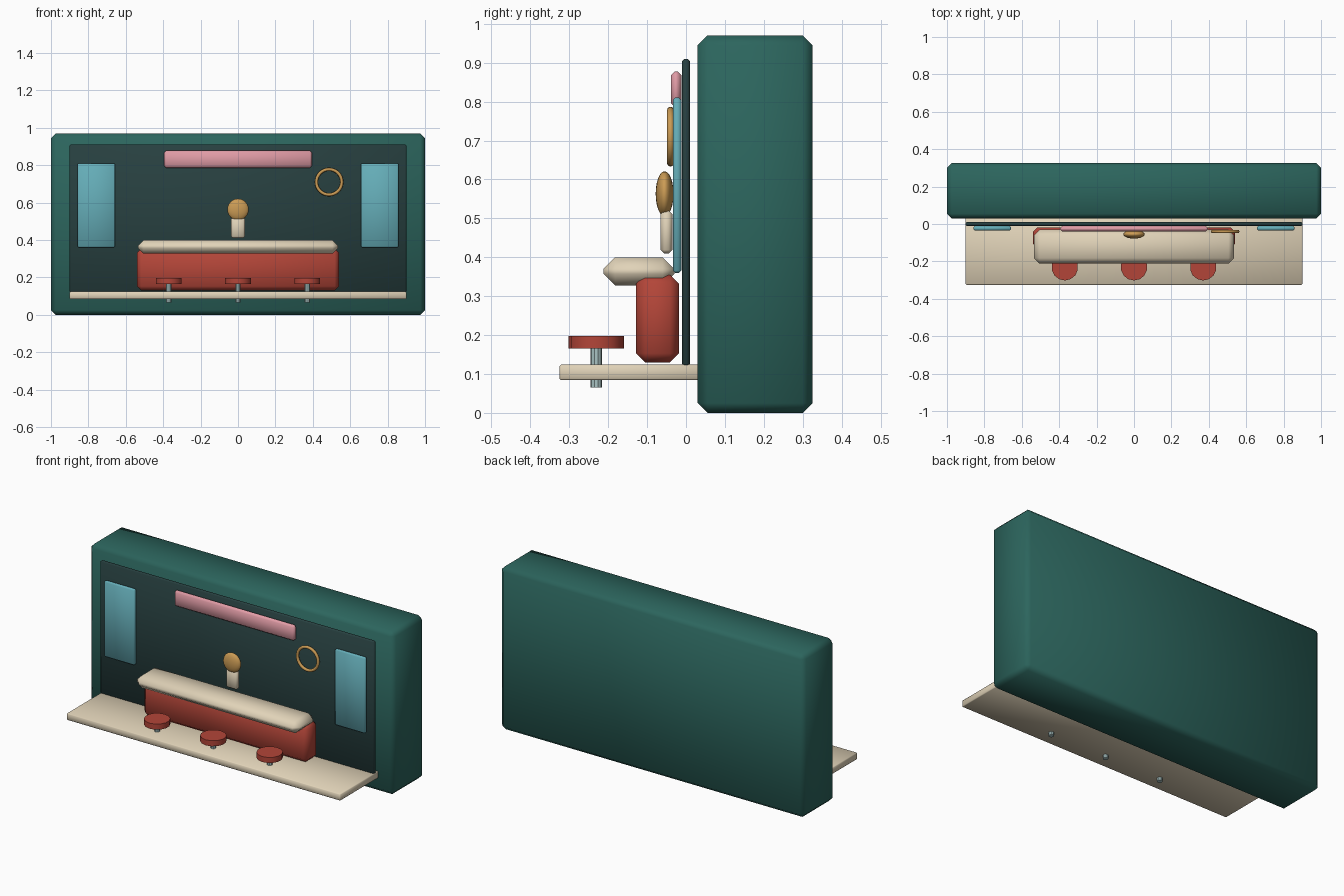
import bpy, math

if "Cube" in bpy.data.objects:
    bpy.data.objects.remove(bpy.data.objects["Cube"])


def material(name, rgb):
    m = bpy.data.materials.new(name)
    m.diffuse_color = (*rgb, 1)
    m.use_nodes = True
    m.node_tree.nodes["Principled BSDF"].inputs["Base Color"].default_value = m.diffuse_color
    return m


GREEN = material("deep_green", (0.025, 0.13, 0.11))
DARK = material("dark_wall", (0.02, 0.05, 0.05))
CREAM = material("cream", (0.75, 0.65, 0.48))
RED = material("red", (0.45, 0.06, 0.04))
BLUE = material("blue_glass", (0.13, 0.42, 0.48))
PINK = material("pink", (0.75, 0.33, 0.38))
GOLD = material("gold", (0.6, 0.33, 0.09))
STEEL = material("steel", (0.4, 0.55, 0.55))


def finish(name, mat, angle=35):
    o = bpy.context.object
    o.name = name
    o.data.materials.append(mat)
    bpy.ops.object.shade_smooth_by_angle(angle=math.radians(angle))
    return o


def box(name, x, y, z, mat, bevel=0.0):
    """Chamfered box from (min, max) extents on each axis."""
    bpy.ops.mesh.primitive_cube_add(
        size=1, location=[(a + b) / 2 for a, b in (x, y, z)])
    o = bpy.context.object
    o.scale = [b - a for a, b in (x, y, z)]
    bpy.ops.object.transform_apply(location=False, rotation=False, scale=True)
    if bevel:
        b = o.modifiers.new("chamfer", 'BEVEL')
        b.width = bevel
        b.segments = 1
        bpy.ops.object.modifier_apply(modifier="chamfer")
    return finish(name, mat, 60)


def disc(name, x, y, z0, z1, r, sides, mat):
    bpy.ops.mesh.primitive_cylinder_add(
        vertices=sides, radius=r, depth=z1 - z0, location=(x, y, (z0 + z1) / 2))
    return finish(name, mat)


# housing, back wall and floor ledge
box("housing", (-1, 1), (0.03, 0.325), (0, 0.97), GREEN, 0.025)
box("back_wall", (-0.9, 0.9), (-0.01, 0.01), (0.12, 0.91), DARK, 0.006)
box("floor_ledge", (-0.9, 0.9), (-0.325, 0.055), (0.084, 0.124), CREAM, 0.004)

# windows
for side, s in (("left", -1), ("right", 1)):
    c = s * 0.758
    box(side + "_window", (c - 0.1, c + 0.1), (-0.034, -0.012),
        (0.36, 0.81), BLUE, 0.006)

# sign bar and wall ring
box("sign_bar", (-0.395, 0.395), (-0.039, -0.012), (0.786, 0.878), PINK, 0.01)
bpy.ops.mesh.primitive_torus_add(
    major_segments=32, minor_segments=8, major_radius=0.068, minor_radius=0.009,
    location=(0.487, -0.04, 0.71), rotation=(math.pi / 2, 0, 0))
finish("wall_ring", GOLD, 80)

# counter
box("counter_base", (-0.54, 0.54), (-0.128, -0.018), (0.13, 0.355), RED, 0.023)
box("counter_top", (-0.535, 0.535), (-0.212, -0.03), (0.327, 0.4), CREAM, 0.03)

# figure behind the counter
box("figure_body", (-0.037, 0.037), (-0.065, -0.035), (0.41, 0.52), CREAM, 0.009)
bpy.ops.mesh.primitive_uv_sphere_add(
    segments=20, ring_count=12, radius=1, location=(0, -0.055, 0.563))
bpy.context.object.scale = (0.057, 0.023, 0.058)
finish("figure_head", GOLD, 80)

# stools
for i, x in enumerate((-0.37, 0, 0.37)):
    disc(f"stool_seat_{i + 1}", x, -0.231, 0.165, 0.198, 0.071, 14, RED)
    disc(f"stool_post_{i + 1}", x, -0.231, 0.065, 0.17, 0.015, 10, STEEL)
